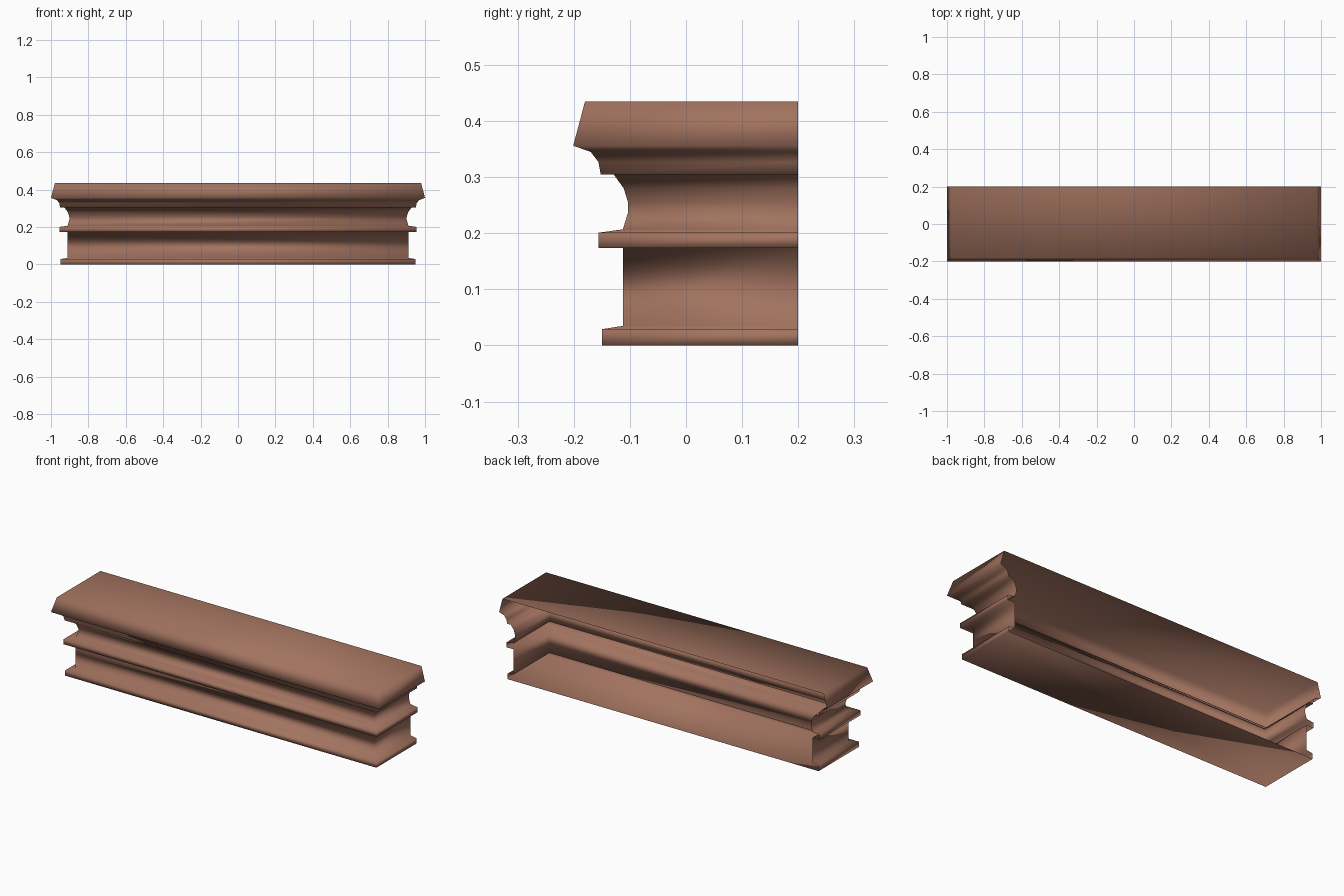
import bpy, bmesh

if "Cube" in bpy.data.objects:
    bpy.data.objects.remove(bpy.data.objects["Cube"])

# Moulding profile: (projection, height) from the base to the top lip
PROFILE = [(.15, 0), (.15, .029), (.1125, .035), (.1125, .174), (.156, .174),
           (.156, .201), (.1125, .207), (.103, .238), (.103, .254), (.111, .28),
           (.129, .305), (.152, .305), (.156, .327), (.17, .345), (.201, .356),
           (.18, .435)]
BACK, HALF = 0.2, 0.799

bm = bmesh.new()

# Each level is a U: left back, left front, right front, right back
rings = []
for d, z in PROFILE:
    x = HALF + d
    rings.append([bm.verts.new(p) for p in
                  ((-x, BACK, z), (-x, -d, z), (x, -d, z), (x, BACK, z))])

# Mitred moulding round the front and both ends; the back stays open
for lo, hi in zip(rings, rings[1:]):
    for i in range(3):
        bm.faces.new((lo[i], lo[i + 1], hi[i + 1], hi[i]))

# Flat top and underside
bm.faces.new(rings[-1])
bm.faces.new(rings[0][::-1])
for f in bm.faces:
    f.smooth = True

mesh = bpy.data.meshes.new("cornice_moulding")
bm.to_mesh(mesh)
bm.free()

mat = bpy.data.materials.new("terracotta_brown")
mat.diffuse_color = (0.36, 0.17, 0.115, 1)
mat.use_nodes = True
mat.node_tree.nodes["Principled BSDF"].inputs["Base Color"].default_value = mat.diffuse_color
mesh.materials.append(mat)
obj = bpy.data.objects.new("cornice_moulding", mesh)
bpy.context.collection.objects.link(obj)
